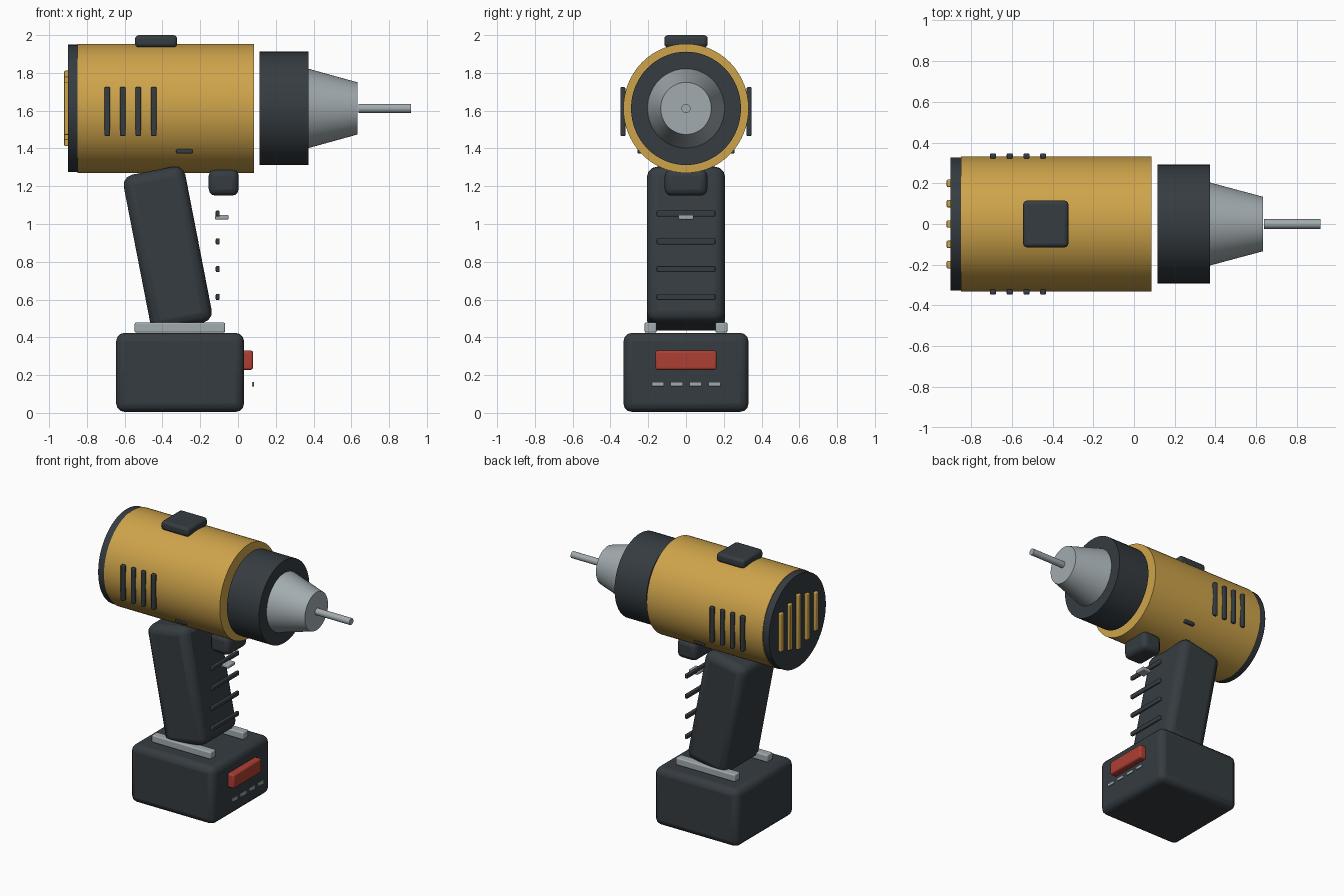
import bpy, math

if "Cube" in bpy.data.objects:
    bpy.data.objects.remove(bpy.data.objects["Cube"])

AXIS_Z = 1.612   # height of the barrel axis


def material(name, rgb):
    m = bpy.data.materials.new(name)
    m.diffuse_color = (*rgb, 1)
    m.use_nodes = True
    m.node_tree.nodes["Principled BSDF"].inputs["Base Color"].default_value = m.diffuse_color
    return m


YELLOW = material("yellow", (0.62, 0.37, 0.07))
DARK = material("charcoal", (0.036, 0.045, 0.053))
METAL = material("light_grey", (0.36, 0.41, 0.43))
RED = material("red", (0.42, 0.05, 0.033))


def finish(ob, name, mat, bevel=0, segments=3):
    ob.name = name
    ob.data.materials.append(mat)
    bpy.ops.object.transform_apply(location=False, rotation=True, scale=True)
    if bevel:
        b = ob.modifiers.new("bevel", "BEVEL")
        b.width, b.segments, b.limit_method = bevel, segments, 'ANGLE'
    bpy.ops.object.shade_smooth_by_angle(angle=math.radians(35))
    return ob


def box(name, x, y, z, mat, bevel=0, tilt=0):
    """Bevelled box from (min, max) ranges, optionally tilted about y."""
    bpy.ops.mesh.primitive_cube_add(size=1, location=[(a + b) / 2 for a, b in (x, y, z)])
    ob = bpy.context.object
    ob.scale = [b - a for a, b in (x, y, z)]
    ob.rotation_euler.y = math.radians(tilt)
    return finish(ob, name, mat, bevel)


def turned(name, x0, x1, r0, r1, mat, bevel=0, squash=0.97, sides=64):
    """Cylinder or cone along x, slightly narrower in y than in z."""
    bpy.ops.mesh.primitive_cone_add(vertices=sides, radius1=r0, radius2=r1, depth=x1 - x0,
                                    location=((x0 + x1) / 2, 0, AXIS_Z),
                                    rotation=(0, math.pi / 2, 0))
    ob = bpy.context.object
    ob.scale.y = squash
    return finish(ob, name, mat, bevel, 1)


# Motor housing, rear cap, chuck and bit
turned("motor_housing", -0.85, 0.085, 0.342, 0.342, YELLOW)
turned("rear_cap", -0.90, -0.85, 0.337, 0.337, DARK)
turned("chuck_collar", 0.115, 0.373, 0.30, 0.30, DARK)
turned("chuck_nose", 0.373, 0.633, 0.21, 0.138, METAL)
turned("drill_bit", 0.638, 0.915, 0.024, 0.024, METAL, squash=1, sides=24)

# Selector on top of the housing
box("top_button", (-0.545, -0.322), (-0.115, 0.115), (1.935, 2.0), DARK, 0.02)

# Rear bars, shorter toward the sides
for i in range(-2, 3):
    h = (0.2, 0.168, 0.14)[abs(i)]
    box("rear_bar", (-0.92, -0.895), (i * 0.1 - 0.018, i * 0.1 + 0.018),
        (AXIS_Z - h, AXIS_Z + h), YELLOW, 0.006)

# Side vents and small side switch, mirrored
for s in (-1, 1):
    for i in range(4):
        x = -0.692 + i * 0.082
        box("side_vent", (x - 0.015, x + 0.015), sorted((s * 0.321, s * 0.347)),
            (1.465, 1.725), DARK, 0.007)
    box("side_switch", (-0.327, -0.24), sorted((s * 0.233, s * 0.258)),
        (1.373, 1.4), DARK, 0.008)

# Trigger and tilted handle with grip ribs
box("trigger", (-0.155, 0.003), (-0.113, 0.113), (1.15, 1.29), DARK, 0.035)
box("handle", (-0.372 - 0.166, -0.372 + 0.166), (-0.207, 0.207),
    (0.87 - 0.42, 0.87 + 0.42), DARK, 0.055, tilt=-11)
for i in range(4):
    z = 1.055 - i * 0.147
    box("grip_rib", (-0.118, -0.097), (-0.155, 0.155), (z - 0.016, z + 0.016), DARK, 0.006)
box("trigger_lock", (-0.122, -0.05), (-0.04, 0.04), (1.024, 1.048), METAL, 0.006)

# Battery pack with rails, release button and charge lights
box("battery", (-0.645, 0.032), (-0.331, 0.331), (0.005, 0.424), DARK, 0.045)
for s in (-1, 1):
    box("battery_rail", (-0.547, -0.068), sorted((s * 0.156, s * 0.219)),
        (0.425, 0.478), METAL, 0.008)
box("release_button", (0.02, 0.08), (-0.162, 0.162), (0.228, 0.33), RED, 0.012)
for i in range(4):
    y = -0.149 + i * 0.1
    box("charge_light", (0.073, 0.085), (y - 0.033, y + 0.033), (0.14, 0.164), METAL, 0.004)
